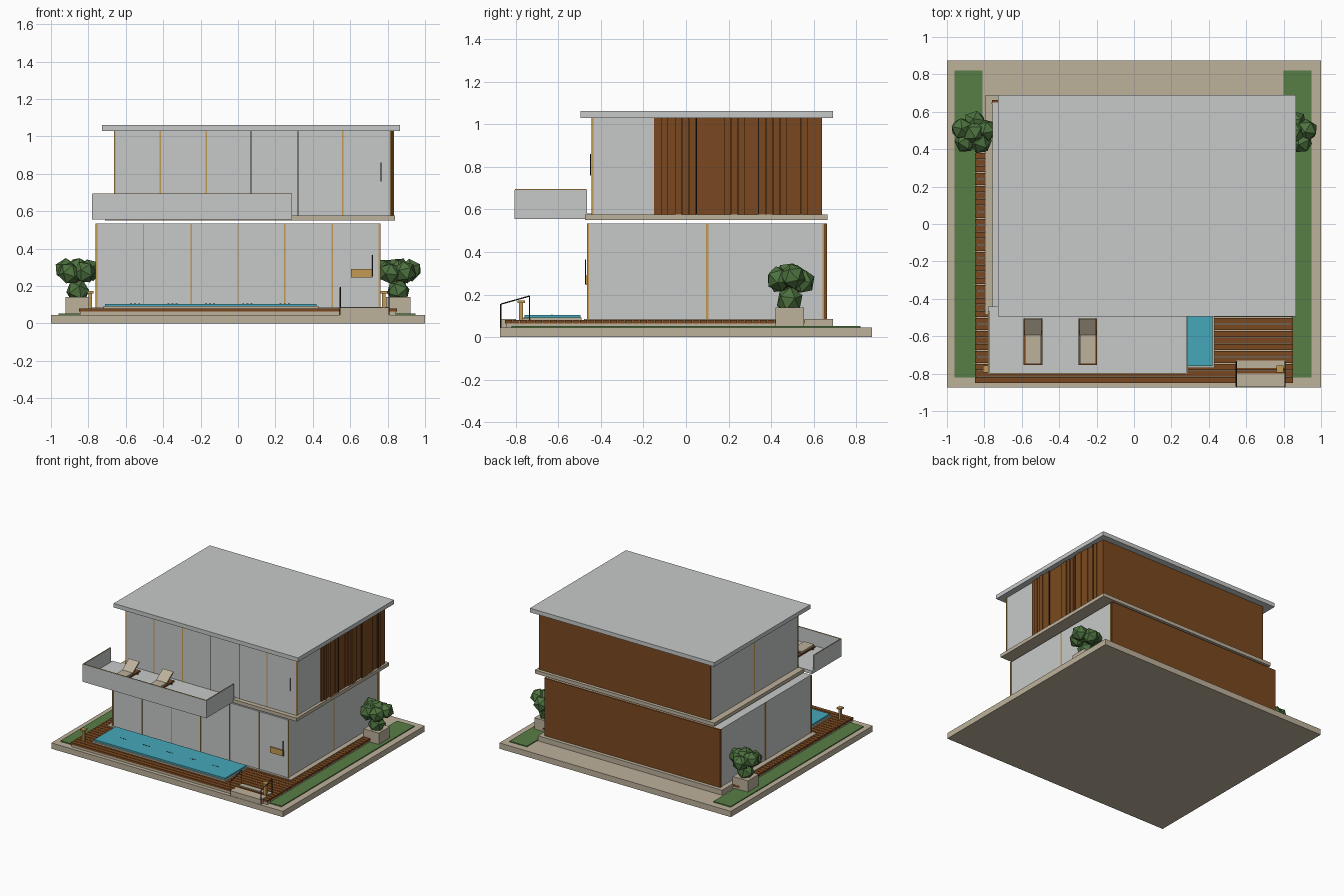
import bpy, math, random
from mathutils import Matrix, Vector

random.seed(4)
if "Cube" in bpy.data.objects:
    bpy.data.objects.remove(bpy.data.objects["Cube"])


def material(name, r, g, b):
    m = bpy.data.materials.new(name)
    m.use_nodes = True
    m.diffuse_color = (r, g, b, 1)
    m.node_tree.nodes["Principled BSDF"].inputs["Base Color"].default_value = (r, g, b, 1)
    return m


grey = material("pale grey", 0.57, 0.59, 0.585)
stone = material("sandstone", 0.51, 0.44, 0.33)
wood = material("brown wood", 0.195, 0.066, 0.014)
gold = material("gold", 0.54, 0.33, 0.09)
lawn_green = material("lawn green", 0.097, 0.21, 0.06)
leaf = material("leaf green", 0.075, 0.17, 0.05)
water = material("pool blue", 0.06, 0.39, 0.49)
dark = material("dark bronze", 0.03, 0.02, 0.012)


def box(name, mat, x, y, z):
    """Box from (low, high) pairs on each axis."""
    lo, hi = Vector((x[0], y[0], z[0])), Vector((x[1], y[1], z[1]))
    bpy.ops.mesh.primitive_cube_add(size=1)
    o = bpy.context.object
    o.name = name
    o.data.transform(Matrix.Translation((lo + hi) / 2) @ Matrix.Diagonal((*(hi - lo), 1)))
    o.data.materials.append(mat)
    return o


def around(c, w):
    return (c - w / 2, c + w / 2)


def rod(name, a, b, r=0.003, mat=dark):
    a, b = Vector(a), Vector(b)
    d = b - a
    bpy.ops.mesh.primitive_cylinder_add(vertices=8, radius=r, depth=d.length, location=(a + b) / 2)
    o = bpy.context.object
    o.name = name
    o.rotation_euler = d.to_track_quat("Z", "Y").to_euler()
    o.data.materials.append(mat)
    return o


# Ground slab, lawns, plinth
box("ground_slab", stone, (-1, 1), (-0.875, 0.875), (0, 0.045))
box("right_lawn", lawn_green, (-0.96, -0.81), (-0.82, 0.82), (0.04, 0.052))
box("left_lawn", lawn_green, (0.80, 0.95), (-0.82, 0.82), (0.04, 0.052))
box("house_plinth", stone, (-0.795, 0.795), (-0.48, 0.69), (0.04, 0.085))

# Deck: base with planks running across
box("deck_base", stone, (-0.845, 0.845), (-0.845, 0.555), (0.04, 0.068))
count = 40
step = 1.41 / count
for i in range(count):
    y = -0.85 + i * step
    box("deck_plank", wood, (-0.85, 0.85), (y, y + step - 0.004), (0.064, 0.08))

# Pool
box("pool_coping", stone, (-0.72, 0.43), (-0.77, -0.49), (0.07, 0.092))
box("pool_water", water, (-0.71, 0.42), (-0.76, -0.495), (0.085, 0.105))
for i in range(5):
    for k in (-1, 0, 1):
        box("pool_jet", dark, around(-0.55 + i * 0.2 + k * 0.022, 0.01),
            around(-0.63, 0.006), (0.1, 0.107))

# Front steps with handrails
box("lower_step", stone, (0.545, 0.81), (-0.872, -0.80), (0.04, 0.084))
box("upper_step", stone, (0.545, 0.81), (-0.77, -0.73), (0.06, 0.088))
for x in (0.547, 0.808):
    rod("rail_front_post", (x, -0.87, 0.045), (x, -0.87, 0.155))
    rod("rail_rear_post", (x, -0.735, 0.08), (x, -0.735, 0.193))
    rod("handrail", (x, -0.87, 0.155), (x, -0.735, 0.193))

# Bollard lights
for x in (-0.79, 0.78):
    box("bollard_post", gold, around(x, 0.018), around(-0.775, 0.018), (0.075, 0.16))
    box("bollard_cap", gold, around(x, 0.036), around(-0.775, 0.036), (0.16, 0.172))

# Lower storey
LOW = (0.085, 0.535)
box("lower_storey", grey, (-0.757, 0.757), (-0.462, 0.65), LOW)
box("lower_back_wall", wood, (-0.76, 0.76), (0.648, 0.663), LOW)
for x in (-0.505, -0.25, 0, 0.25, 0.505):
    box("lower_front_mullion", gold, around(x, 0.004 if x in (0, -0.505) else 0.008),
        (-0.465, -0.46), LOW)
for side in (-1, 1):
    box("lower_side_mullion", gold, around(side * 0.757, 0.006), around(0.1, 0.012), LOW)
    for y in (-0.461, 0.645):
        box("lower_corner_post", gold, around(side * 0.757, 0.009), around(y, 0.009), LOW)

# Front door details
box("letter_plate", gold, (0.605, 0.72), (-0.472, -0.46), (0.245, 0.29))
rod("lower_door_handle", (0.72, -0.472, 0.25), (0.72, -0.472, 0.365))
rod("upper_door_handle", (0.765, -0.449, 0.76), (0.765, -0.449, 0.86))

# Upper storey on its floor slab
box("upper_floor_slab", stone, (-0.71, 0.84), (-0.475, 0.665), (0.55, 0.577))
HIGH = (0.575, 1.032)
box("upper_storey", grey, (-0.66, 0.817), (-0.44, 0.63), HIGH)
box("upper_back_wall", wood, (-0.66, 0.82), (0.628, 0.64), HIGH)
for x in (-0.415, -0.17, 0.56):
    box("upper_front_mullion", gold, around(x, 0.008), (-0.444, -0.437), HIGH)
for x in (0.07, 0.32):
    box("upper_front_joint", dark, around(x, 0.005), (-0.442, -0.437), HIGH)
box("upper_side_mullion", gold, around(-0.66, 0.006), around(0.1, 0.01), HIGH)
for x in (-0.658, 0.815):
    box("upper_corner_post", gold, around(x, 0.008), around(-0.439, 0.008), HIGH)
box("roof", grey, (-0.727, 0.865), (-0.495, 0.69), (1.03, 1.062))

# Timber cladding with uneven slats on the left side
box("cladding_panel", wood, (0.81, 0.820), (-0.15, 0.64), HIGH)
slats = 24
pitch = 0.79 / slats
for i in range(slats):
    y = -0.15 + i * pitch
    depth = random.choice((0.824, 0.83, 0.834))
    box("cladding_slat", wood, (0.815, depth), (y, y + pitch - 0.002), HIGH)
for y in (0.05, 0.34, 0.54):
    box("cladding_joint", dark, (0.815, 0.835), around(y, 0.004), HIGH)

# Balcony
box("balcony_floor", grey, (-0.78, 0.29), (-0.805, -0.44), (0.555, 0.58))
walls = (((-0.78, 0.29), (-0.805, -0.797)),
         ((-0.78, -0.772), (-0.805, -0.465)),
         ((0.282, 0.29), (-0.805, -0.465)))
for x, y in walls:
    box("balcony_wall", grey, x, y, (0.575, 0.692))
    box("balcony_rim", gold, (x[0] + 0.002, x[1] - 0.002), (y[0] + 0.002, y[1] - 0.002),
        (0.69, 0.695))

# Sun loungers
for x in (-0.54, -0.247):
    box("lounger_frame", wood, around(x, 0.1), (-0.755, -0.505), (0.595, 0.605))
    box("lounger_cushion", stone, around(x, 0.086), (-0.748, -0.59), (0.603, 0.618))
    for y in (-0.735, -0.525):
        box("lounger_leg", wood, around(x, 0.09), around(y, 0.012), (0.578, 0.6))
    back = box("lounger_back", stone, around(x, 0.09), around(0, 0.1), around(0, 0.012))
    back.rotation_euler.x = math.radians(35)
    back.location = (0, -0.548, 0.642)

# Planted trees
for side in (-1, 1):
    cx, cy = side * 0.857, 0.487
    box("planter", stone, around(cx, 0.13), around(cy, 0.135), (0.05, 0.14))
    rod("tree_trunk", (cx, cy, 0.13), (cx, cy, 0.27), 0.012, wood)
    clumps = [(cx, cy, 0.172, 0.065), (cx, cy, 0.29, 0.066)]
    for k in range(5):
        a = math.tau * k / 5 + 0.25
        clumps.append((cx + 0.068 * math.cos(a), cy + 0.06 * math.sin(a),
                       0.275 + 0.014 * math.sin(3 * a), 0.062))
    for x, y, z, r in clumps:
        bpy.ops.mesh.primitive_ico_sphere_add(
            subdivisions=1, radius=r, location=(x, y, z),
            rotation=[random.uniform(0, math.tau) for _ in range(3)])
        o = bpy.context.object
        o.name = "foliage"
        o.data.materials.append(leaf)
